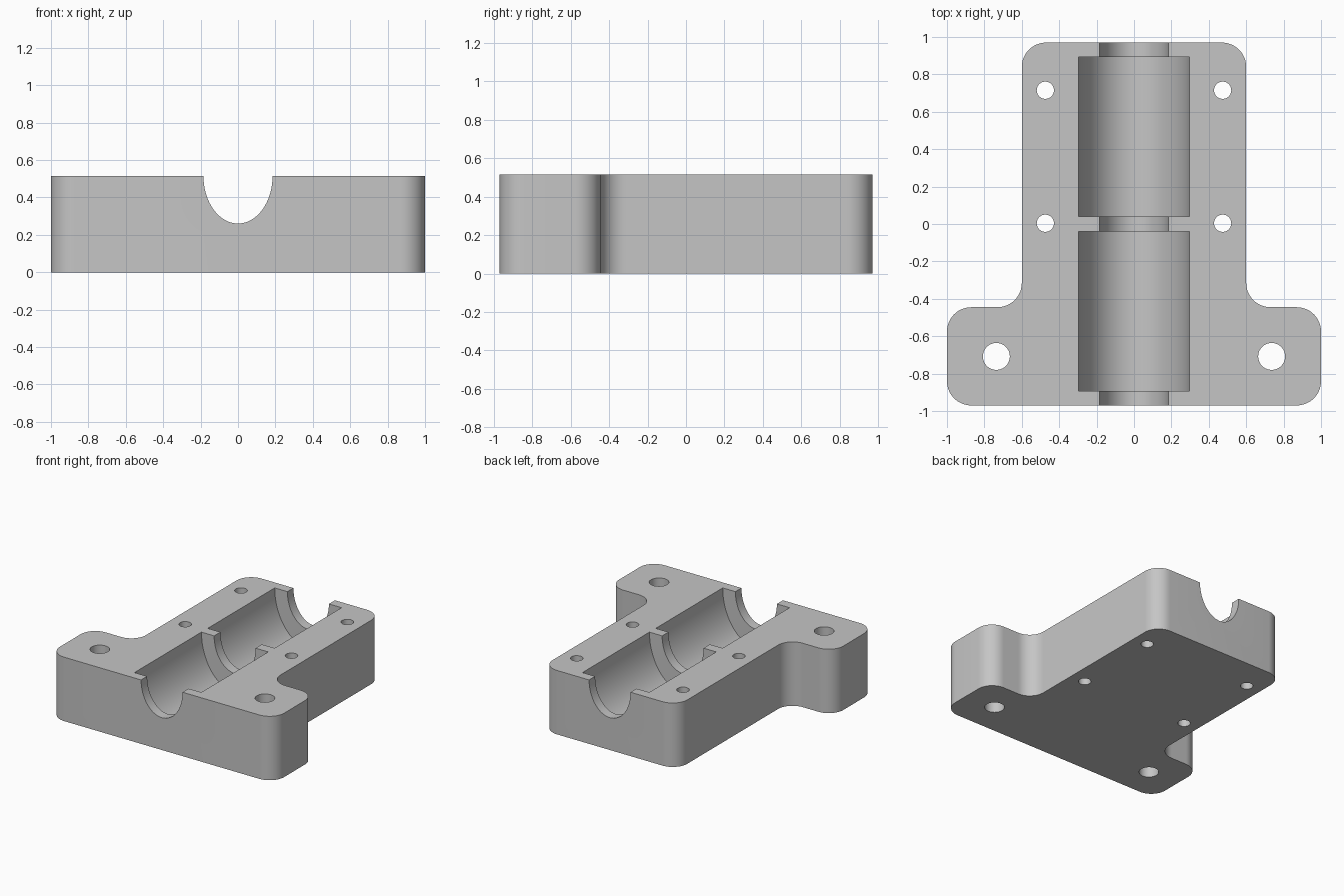
import bpy, bmesh, math
from mathutils import Matrix, Vector

if "Cube" in bpy.data.objects:
    bpy.data.objects.remove(bpy.data.objects["Cube"], do_unlink=True)

HEIGHT = 0.515
FILLET = 0.13
STEPS = 12

grey = bpy.data.materials.new("plain grey")
grey.use_nodes = True
colour = (0.56, 0.56, 0.56, 1)
grey.diffuse_color = colour
grey.node_tree.nodes["Principled BSDF"].inputs["Base Color"].default_value = colour


def make_object(name, bm):
    bmesh.ops.recalc_face_normals(bm, faces=bm.faces)
    mesh = bpy.data.meshes.new(name)
    bm.to_mesh(mesh)
    bm.free()
    mesh.materials.append(grey)
    obj = bpy.data.objects.new(name, mesh)
    bpy.context.collection.objects.link(obj)
    return obj


def round_corners(corners, radius):
    """Replace each right-angled corner with a quarter arc."""
    points = []
    for i, corner in enumerate(corners):
        p = Vector(corner)
        back = (Vector(corners[i - 1]) - p).normalized()
        ahead = (Vector(corners[(i + 1) % len(corners)]) - p).normalized()
        centre = p + radius * (back + ahead)
        for s in range(STEPS + 1):
            a = math.pi / 2 * s / STEPS
            points.append(centre - radius * (ahead * math.cos(a) + back * math.sin(a)))
    return points


def cylinder(name, matrix, length):
    bm = bmesh.new()
    bmesh.ops.create_cone(bm, cap_ends=True, segments=64, radius1=1, radius2=1,
                          depth=length, matrix=matrix)
    obj = make_object(name, bm)
    obj.hide_render = True
    return obj


def hole(x, y, radius):
    place = Matrix.Translation((x, y, HEIGHT / 2))
    return cylinder("hole_cutter", place @ Matrix.Diagonal((radius, radius, 1, 1)), 1)


def groove(y0, y1, half_width, depth):
    place = Matrix.Translation((0, (y0 + y1) / 2, HEIGHT + 0.0005))
    turn = Matrix.Rotation(math.pi / 2, 4, 'X')
    return cylinder("groove_cutter",
                    place @ turn @ Matrix.Diagonal((half_width, depth, 1, 1)), y1 - y0)


# Body: upright plate with two mounting ears at the front
half = [(1, -0.97), (1, -0.445), (0.6, -0.445), (0.6, 0.97)]
outline = half + [(-x, y) for x, y in reversed(half)]
bm = bmesh.new()
base = bm.faces.new([bm.verts.new((p.x, p.y, 0)) for p in round_corners(outline, FILLET)])
side = bmesh.ops.extrude_face_region(bm, geom=[base])
top = [v for v in side["geom"] if isinstance(v, bmesh.types.BMVert)]
bmesh.ops.translate(bm, verts=top, vec=(0, 0, HEIGHT))
body = make_object("bearing_block", bm)

# Rod channel, two bearing pockets, and screw holes
cutters = [groove(-1.2, 1.2, 0.185, 0.255),
           groove(0.04, 0.893, 0.298, 0.41),
           groove(-0.893, -0.04, 0.298, 0.41)]
for sign in (-1, 1):
    cutters += [hole(sign * 0.474, 0.715, 0.046),
                hole(sign * 0.474, 0.004, 0.046),
                hole(sign * 0.736, -0.708, 0.072)]

bpy.ops.object.select_all(action='DESELECT')
body.select_set(True)
bpy.context.view_layer.objects.active = body
for cutter in cutters:
    cut = body.modifiers.new("cut", 'BOOLEAN')
    cut.operation = 'DIFFERENCE'
    cut.solver = 'EXACT'
    cut.object = cutter
    bpy.ops.object.modifier_apply(modifier=cut.name)
    bpy.data.objects.remove(cutter, do_unlink=True)

bpy.ops.object.shade_smooth_by_angle(angle=math.radians(30))
